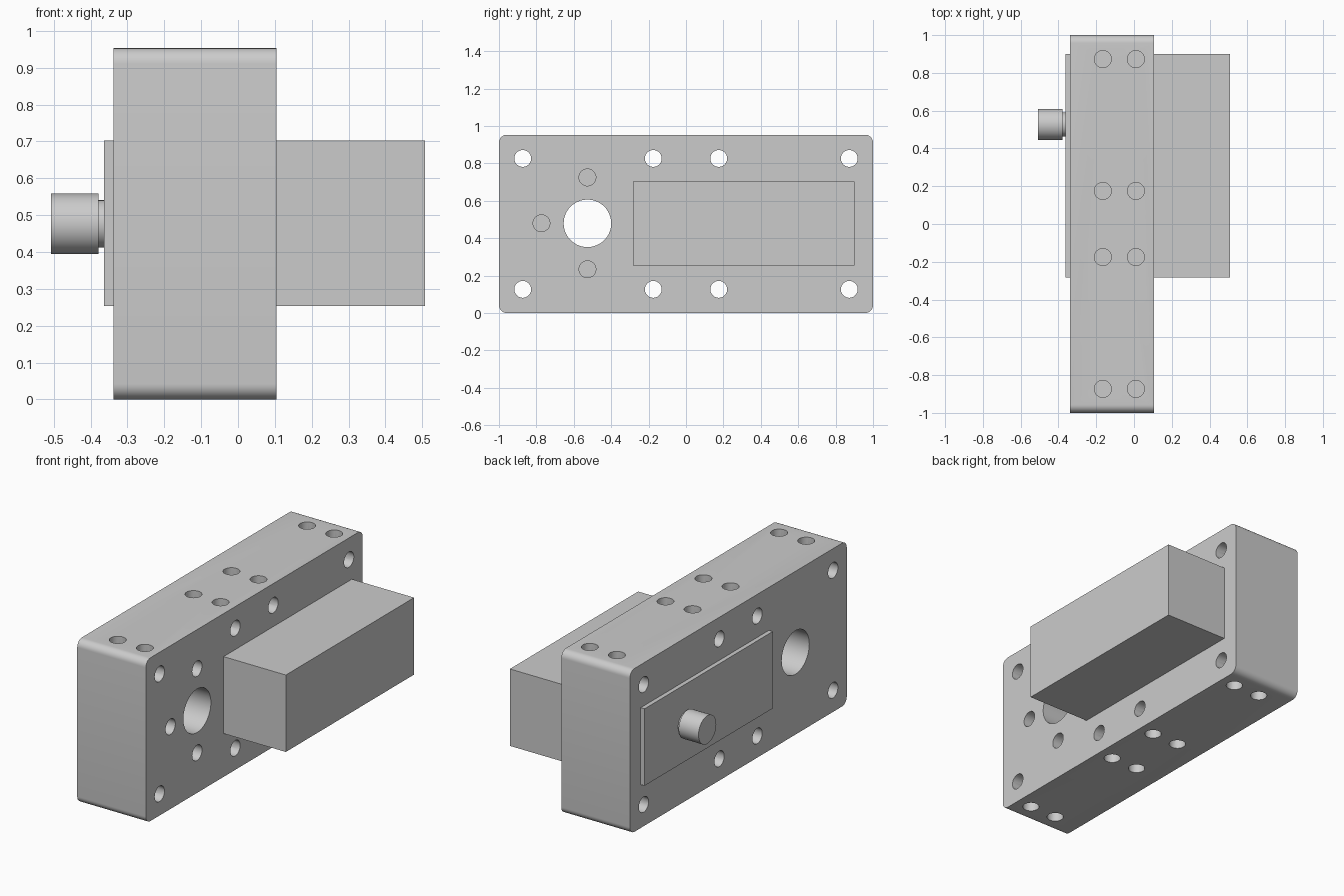
import bpy, bmesh
from math import pi, radians

if "Cube" in bpy.data.objects:
    bpy.data.objects.remove(bpy.data.objects["Cube"])


def activate(ob):
    bpy.ops.object.select_all(action='DESELECT')
    ob.select_set(True)
    bpy.context.view_layer.objects.active = ob


def box(name, lo, hi):
    c = [(a + b) / 2 for a, b in zip(lo, hi)]
    bpy.ops.mesh.primitive_cube_add(size=1, location=c)
    ob = bpy.context.object
    ob.name = name
    ob.scale = [b - a for a, b in zip(lo, hi)]
    bpy.ops.object.transform_apply(location=True, rotation=True, scale=True)
    return ob


def cyl(name, axis, a, b, u, v, r, n=48):
    """Cylinder from a to b along 'x' (u, v = y, z) or 'z' (u, v = x, y)."""
    m = (a + b) / 2
    loc, rot = ((m, u, v), (0, pi / 2, 0)) if axis == 'x' else ((u, v, m), (0, 0, 0))
    bpy.ops.mesh.primitive_cylinder_add(vertices=n, radius=r, depth=abs(b - a),
                                        location=loc, rotation=rot)
    ob = bpy.context.object
    ob.name = name
    bpy.ops.object.transform_apply(location=True, rotation=True, scale=True)
    return ob


def smooth(ob):
    activate(ob)
    bpy.ops.object.shade_smooth_by_angle(angle=radians(30))


X0, X1, H = -0.338, 0.105, 0.953   # mounting block thickness range and height
ZC = H / 2
HOLE_R, DEPTH = 0.045, 0.2

# Mounting block with its four long edges rounded
block = box("mounting_block", (X0, -1, 0), (X1, 1, H))
bm = bmesh.new()
bm.from_mesh(block.data)
edges = [e for e in bm.edges if abs(e.verts[0].co.x - e.verts[1].co.x) > 0.1]
bmesh.ops.bevel(bm, geom=edges, offset=0.042, segments=8, profile=0.5, affect='EDGES')
bm.to_mesh(block.data)
bm.free()

# Cutters: motor pocket and shaft bore
servo_lo, servo_hi = (-0.363, -0.283, 0.253), (0.507, 0.9, 0.702)
cutters = [box("pocket_cutter", (-0.6, *servo_lo[1:]), (0.6, *servo_hi[1:])),
           cyl("bore_cutter", 'x', -0.6, 0.6, -0.527, ZC + 0.003, 0.127, 64)]

# Through screw holes, and blind holes in the top and bottom
for y in (-0.873, -0.175, 0.175, 0.873):
    for side in (-1, 1):
        cutters.append(cyl("screw_cutter", 'x', -0.6, 0.6, y, ZC + side * 0.35, HOLE_R))
        for x in (-0.165, 0.01):
            cutters.append(cyl("edge_cutter", 'z', ZC + side * (ZC - DEPTH),
                               ZC + side * (ZC + 0.1), x, y, HOLE_R))

# Three blind holes around the bore
for y, z in ((-0.527, 0.725), (-0.773, 0.48), (-0.527, 0.234)):
    cutters.append(cyl("bore_screw_cutter", 'x', X1 - DEPTH, X1 + 0.1, y, z, HOLE_R))

activate(block)
for c in cutters:
    mod = block.modifiers.new("cut", 'BOOLEAN')
    mod.operation, mod.solver, mod.object = 'DIFFERENCE', 'EXACT', c
    bpy.ops.object.modifier_apply(modifier=mod.name)
for c in cutters:
    bpy.data.objects.remove(c)
smooth(block)

# Motor housing, output neck and knob
box("motor_housing", servo_lo, servo_hi)
smooth(cyl("output_neck", 'x', -0.385, -0.36, 0.527, ZC, 0.064))
smooth(cyl("output_knob", 'x', -0.507, -0.379, 0.527, ZC, 0.082))
